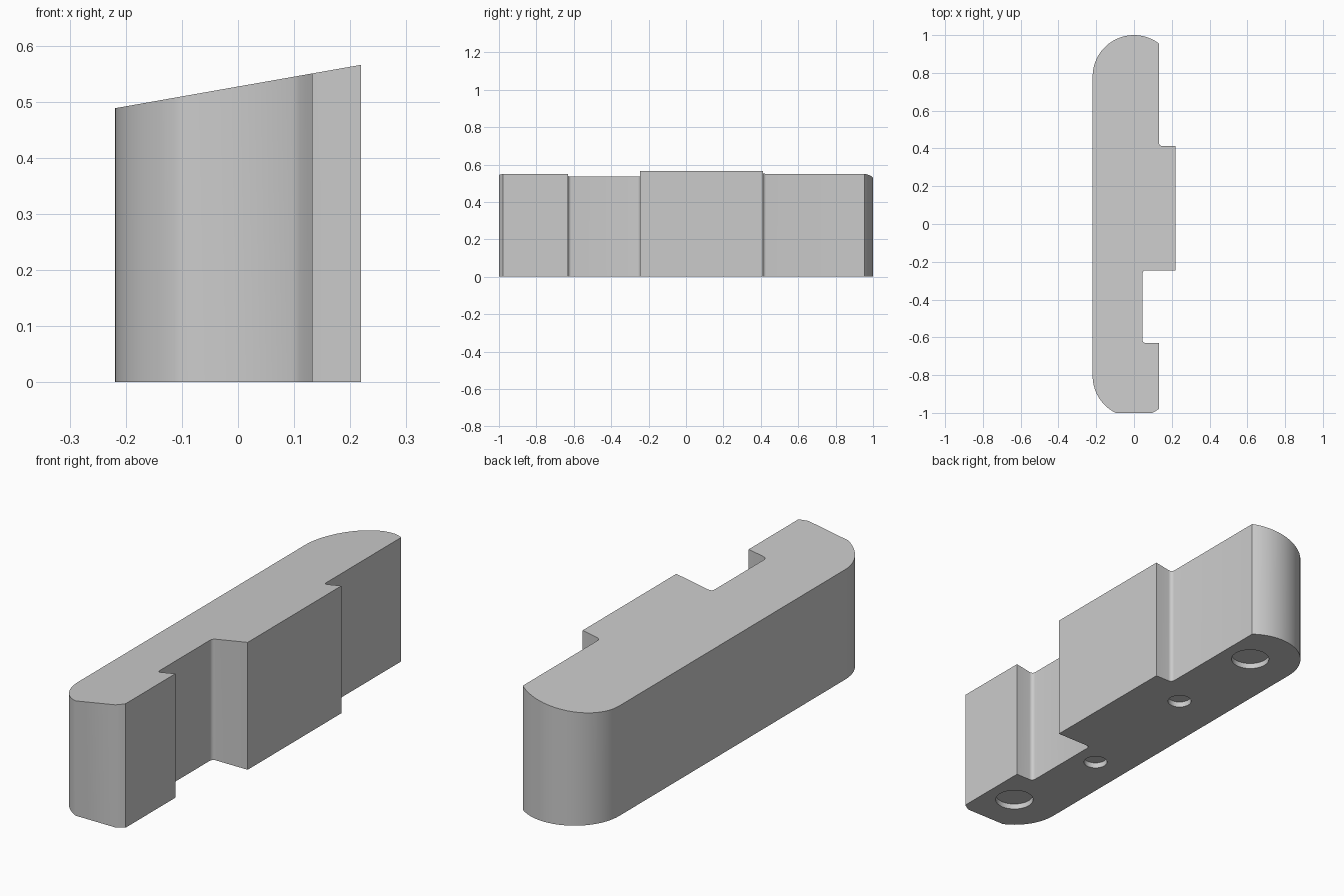
import bpy, bmesh
from math import radians, cos, sin, tan

if "Cube" in bpy.data.objects:
    bpy.data.objects.remove(bpy.data.objects["Cube"], do_unlink=True)

grey = bpy.data.materials.new("light_grey")
colour = (0.6, 0.6, 0.6, 1)
grey.diffuse_color = colour
grey.use_nodes = True
grey.node_tree.nodes["Principled BSDF"].inputs["Base Color"].default_value = colour


def arc(cx, cy, r, start, end, steps):
    """Points along a circle arc, angles in degrees."""
    angles = [radians(start + (end - start) * i / steps) for i in range(steps + 1)]
    return [(cx + r * cos(a), cy + r * sin(a)) for a in angles]


def make_object(name, bm):
    bmesh.ops.recalc_face_normals(bm, faces=bm.faces)
    mesh = bpy.data.meshes.new(name)
    bm.to_mesh(mesh)
    bm.free()
    mesh.materials.append(grey)
    obj = bpy.data.objects.new(name, mesh)
    bpy.context.collection.objects.link(obj)
    return obj


# Plan outline: rounded ends, a raised pad and a notch with filleted corners
R, F = 0.219, 0.017
outline = (
    arc(0, 0.781, R, 52.6, 180, 24)
    + arc(0, -0.804, R, 180, 243.5, 14)
    + arc(0, -0.804, R, 296.5, 307.4, 3)
    + [(0.133, -0.63)]
    + arc(0.045 + F, -0.63 + F, F, 270, 180, 5)
    + arc(0.045 + F, -0.245 - F, F, 180, 90, 5)
    + [(0.219, -0.245), (0.219, 0.412)]
    + arc(0.133 + F, 0.412 + F, F, 270, 180, 5)
)

# Block with a top sloping up towards the notched side
bm = bmesh.new()
base = bm.faces.new([bm.verts.new((x, y, 0)) for x, y in outline])
top = bmesh.ops.extrude_face_region(bm, geom=[base])
for v in top["geom"]:
    if isinstance(v, bmesh.types.BMVert):
        v.co.z = 0.527 + tan(radians(10)) * v.co.x
block = make_object("block", bm)

# Shallow round recesses in the underside
DEPTH = 0.025
holes = [(0, 0.783, 0.081), (0, 0.307, 0.05), (-0.06, -0.331, 0.05), (0, -0.806, 0.081)]
bm = bmesh.new()
for x, y, r in holes:
    ring = bmesh.ops.create_cone(bm, cap_ends=True, segments=48,
                                 radius1=r, radius2=r, depth=DEPTH * 2)
    bmesh.ops.translate(bm, verts=ring["verts"], vec=(x, y, 0))
cutter = make_object("recess_cutter", bm)
cutter.hide_render = True

cut = block.modifiers.new("recesses", "BOOLEAN")
cut.operation = "DIFFERENCE"
cut.solver = "EXACT"
cut.object = cutter
bpy.ops.object.select_all(action="DESELECT")
block.select_set(True)
bpy.context.view_layer.objects.active = block
bpy.ops.object.modifier_apply(modifier=cut.name)
bpy.data.objects.remove(cutter, do_unlink=True)

bpy.ops.object.shade_smooth_by_angle(angle=radians(30))
